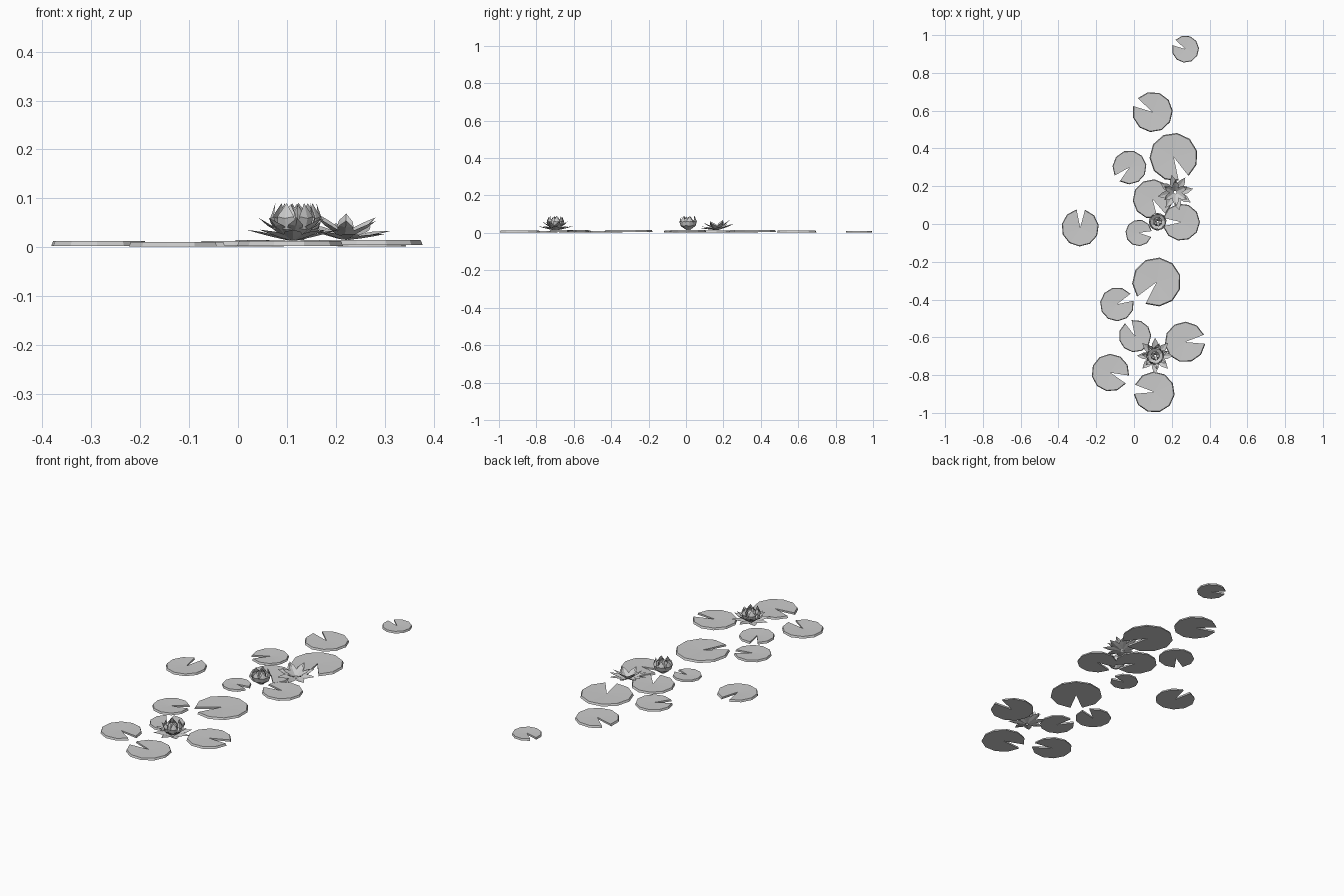
import bpy, bmesh, math
from math import cos, sin, radians
from mathutils import Matrix, Vector

cube = bpy.data.objects.get("Cube")
if cube:
    bpy.data.objects.remove(cube)


def make_material(name, value):
    mat = bpy.data.materials.new(name)
    mat.use_nodes = True
    color = (value, value, value, 1)
    mat.diffuse_color = color
    mat.node_tree.nodes["Principled BSDF"].inputs["Base Color"].default_value = color
    return mat


grey = make_material("pale grey", 0.6)


def finish(bm, name, matrix):
    mesh = bpy.data.meshes.new(name)
    bm.to_mesh(mesh)
    bm.free()
    mesh.materials.append(grey)
    obj = bpy.data.objects.new(name, mesh)
    obj.matrix_world = matrix
    bpy.context.collection.objects.link(obj)
    return obj


# Notched floating leaf: sloped rim, shallow dip where the notch ends
def lily_pad(name, x, y, radius, notch, base=0.003, steps=10, gap=13):
    bm = bmesh.new()

    def ring(r, z):
        verts = []
        for i in range(steps + 1):
            a = radians(notch + gap + (360 - 2 * gap) * i / steps)
            verts.append(bm.verts.new((r * cos(a), r * sin(a), z)))
        return verts

    bottom, top = ring(radius, 0), ring(radius * 0.96, 0.010)
    low = bm.verts.new((0, 0, 0))
    high = bm.verts.new((0, 0, 0.008))
    for i in range(steps):
        bm.faces.new((high, top[i], top[i + 1]))
        bm.faces.new((low, bottom[i + 1], bottom[i]))
        bm.faces.new((bottom[i], bottom[i + 1], top[i + 1], top[i]))
    bm.faces.new((low, bottom[0], top[0], high))
    bm.faces.new((bottom[-1], low, high, top[-1]))
    finish(bm, name, Matrix.Translation((x, y, base)))


# Ring of pointed petals with a centre crease; profile rows: reach, height, half width
def petal_ring(bm, count, profile, turn=0):
    for k in range(count):
        spin = Matrix.Rotation(radians(turn) + math.tau * k / count, 3, 'Z')
        rows = []
        for reach, height, half in profile:
            rows.append([bm.verts.new(spin @ Vector(p)) for p in (
                (reach - half * 0.25, -half, height + half * 0.2),
                (reach, 0, height),
                (reach - half * 0.25, half, height + half * 0.2))])
        for a, b in zip(rows, rows[1:]):
            for j in range(2):
                bm.faces.new((a[j], b[j], b[j + 1], a[j + 1]))
    bmesh.ops.remove_doubles(bm, verts=bm.verts, dist=0.0002)


def flower(name, x, y, z, rings, tilt=(0, 0)):
    bm = bmesh.new()
    for ring in rings:
        petal_ring(bm, *ring)
    lean = Matrix.Rotation(radians(tilt[0]), 4, 'X') @ Matrix.Rotation(radians(tilt[1]), 4, 'Y')
    finish(bm, name, Matrix.Translation((x, y, z)) @ lean)


# Pads: x, y, radius, notch direction
pads = [
    (.272, .926, .072, 150), (.098, .593, .107, 150), (.21, .355, .128, -65),
    (-.024, .30, .090, 222), (.098, .132, .105, -62), (.25, .01, .099, 180),
    (.025, -.047, .070, -5), (-.285, -.02, .099, 88), (.12, -.307, .130, 230),
    (-.09, -.425, .090, 25), (.005, -.593, .086, 115), (.27, -.625, .108, 8),
    (-.125, -.787, .100, -22), (.107, -.89, .109, 172)]
for i, (x, y, r, notch) in enumerate(pads):
    lily_pad(f"lily_pad_{i + 1}", x, y, r, notch, base=0.001 + 0.002 * (i % 3))

# Petal outlines
cup = [(.008, 0, .006), (.040, .022, .020), (.047, .045, .018), (.036, .076, 0)]
heart = [(.005, 0, .004), (.024, .030, .014), (.024, .052, .012), (.012, .074, 0)]
spread = [(.010, 0, .006), (.045, .008, .019), (.068, .014, .017), (.096, .022, 0)]
raised = [(.008, .002, .006), (.035, .020, .017), (.052, .030, .014), (.070, .046, 0)]

flower("closed_flower", .125, .012, .014, [(7, cup, 10), (5, heart, 30)])
flower("open_flower", .218, .168, .016, [(8, spread, 12), (6, raised, 30)], (6, 4))
flower("full_flower", .112, -.698, .014,
       [(8, spread, 0), (7, raised, 20), (6, cup, 10), (5, heart, 35)])
